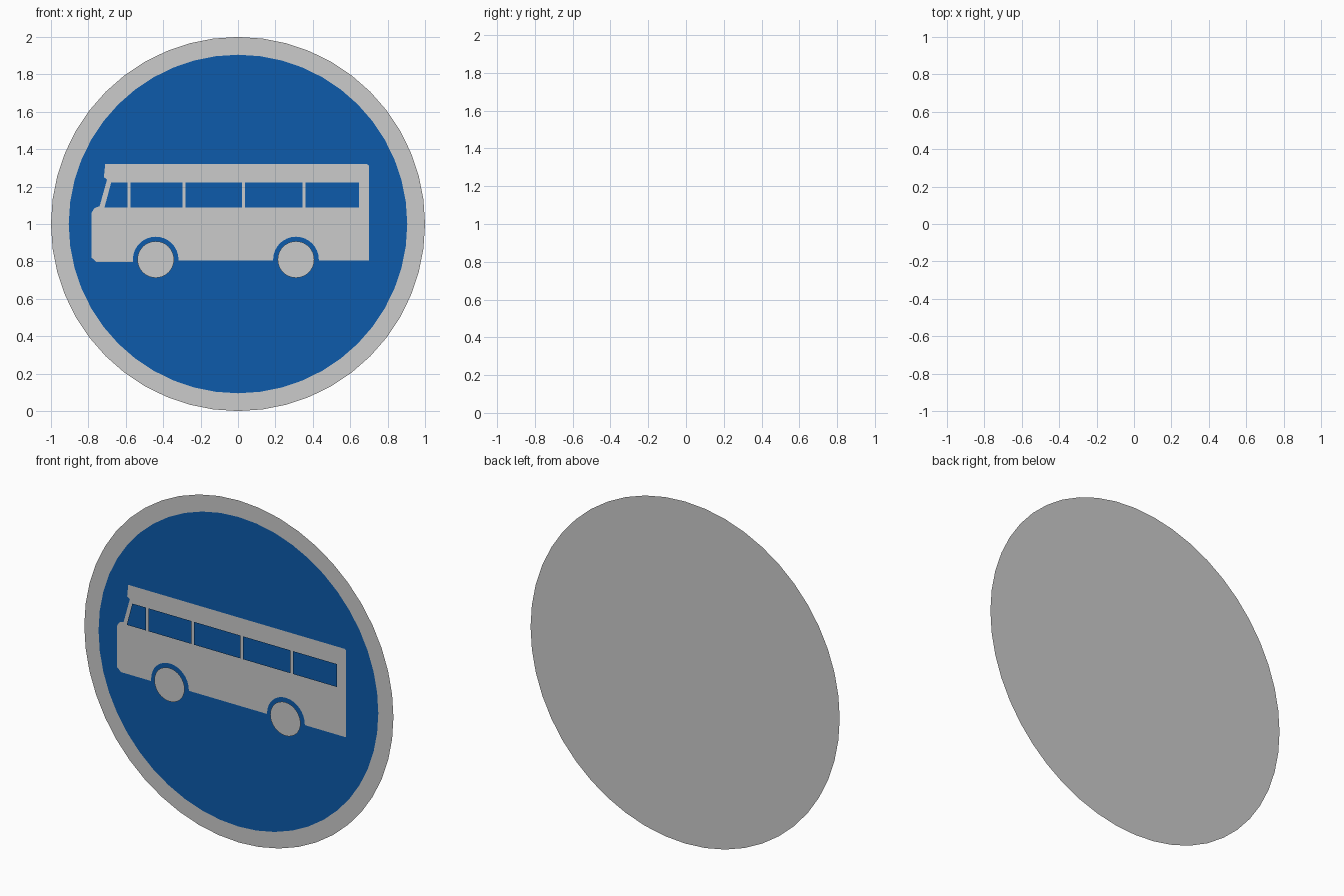
import bpy
import bmesh
from math import sin, cos, pi

if "Cube" in bpy.data.objects:
    bpy.data.objects.remove(bpy.data.objects["Cube"])


def material(name, color):
    m = bpy.data.materials.new(name)
    m.diffuse_color = color
    m.use_nodes = True
    m.node_tree.nodes["Principled BSDF"].inputs["Base Color"].default_value = m.diffuse_color
    return m


BLUE = material("sign_blue", (0.004, 0.105, 0.407, 1))


def arc(cx, cz, r, start, end, n):
    """Points along an arc in the x/z plane."""
    return [(cx + r * cos(start + (end - start) * i / n),
             cz + r * sin(start + (end - start) * i / n)) for i in range(n + 1)]


def circle(cx, cz, r, n):
    return arc(cx, cz, r, 0, 2 * pi, n)[:-1]


def sheet(name, outlines, y, mat=None):
    """Flat sheet facing -y made from one or more outlines (counter-clockwise)."""
    bm = bmesh.new()
    for pts in outlines:
        bm.faces.new([bm.verts.new((x, y, z)) for x, z in pts])
    bm.normal_update()
    for f in bm.faces:
        if f.normal.y > 0:
            f.normal_flip()
    bmesh.ops.triangulate(bm, faces=[f for f in bm.faces if len(f.verts) > 4])
    mesh = bpy.data.meshes.new(name)
    bm.to_mesh(mesh)
    bm.free()
    ob = bpy.data.objects.new(name, mesh)
    bpy.context.collection.objects.link(ob)
    if mat:
        mesh.materials.append(mat)
    return ob


# Round plate and blue field
sheet("sign_plate", [circle(0, 1, 1.0, 48)], 0.008)
sheet("blue_field", [circle(0, 1, 0.905, 48)], 0.004, BLUE)

# Bus silhouette with wheel arches cut into the lower edge
WHEELS = (-0.44, 0.31)
WHEEL_Z = 0.81
body = [(-0.783, 0.82), (-0.757, 0.797), (-0.562, 0.797)]
for wx in WHEELS:
    body += arc(wx, WHEEL_Z, 0.122, pi, 0, 16)
    body.append((wx + 0.123, 0.805))
    if wx < 0:
        body.append((WHEELS[1] - 0.123, 0.805))
body += [(0.70, 0.805), (0.70, 1.312), (0.69, 1.32), (-0.71, 1.32),
         (-0.717, 1.25), (-0.70, 1.238), (-0.74, 1.095),
         (-0.768, 1.085), (-0.783, 1.06)]
sheet("bus_body", [body], 0.0)

# Windows, the front one slanted
LOW, HIGH = 1.088, 1.222
panes = [[(-0.714, LOW), (-0.59, LOW), (-0.59, HIGH), (-0.678, HIGH)]]
for x0, x1 in ((-0.574, -0.296), (-0.28, 0.022), (0.038, 0.346), (0.362, 0.646)):
    panes.append([(x0, LOW), (x1, LOW), (x1, HIGH), (x0, HIGH)])
sheet("bus_windows", panes, -0.008, BLUE)

# Wheels
for name, wx in zip(("front_wheel", "rear_wheel"), WHEELS):
    sheet(name, [circle(wx, WHEEL_Z, 0.098, 32)], -0.005)
